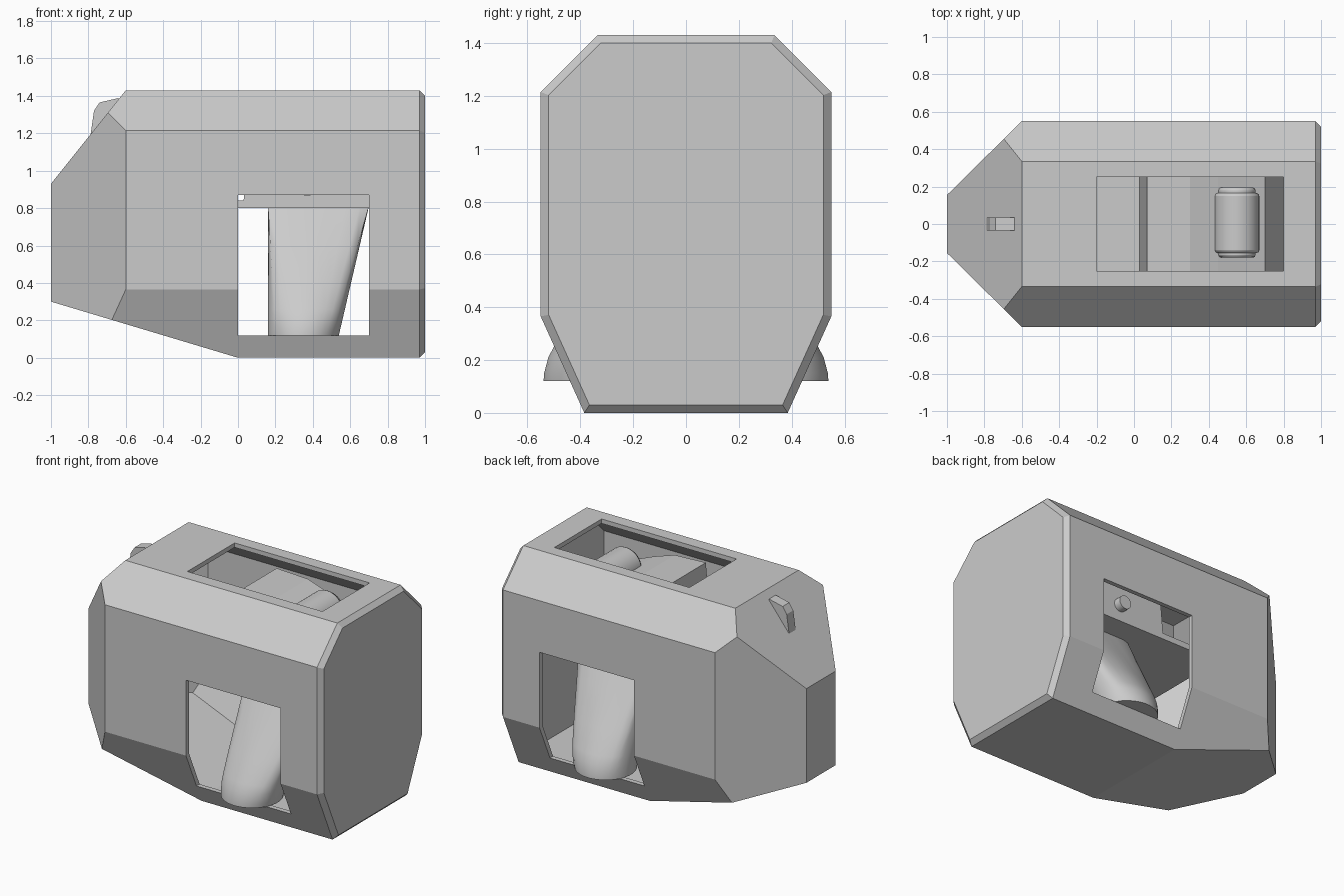
import bpy, bmesh, math
from mathutils import Vector

cube = bpy.data.objects.get("Cube")
if cube:
    bpy.data.objects.remove(cube, do_unlink=True)

grey = bpy.data.materials.new("hull grey")
grey.use_nodes = True
GREY = (0.6, 0.6, 0.6, 1)
grey.diffuse_color = GREY
grey.node_tree.nodes["Principled BSDF"].inputs["Base Color"].default_value = GREY


def finish(name, bm):
    bmesh.ops.recalc_face_normals(bm, faces=bm.faces[:])
    mesh = bpy.data.meshes.new(name)
    bm.to_mesh(mesh)
    bm.free()
    mesh.materials.append(grey)
    ob = bpy.data.objects.new(name, mesh)
    bpy.context.collection.objects.link(ob)
    return ob


def box(name, lo, hi):
    bm = bmesh.new()
    bmesh.ops.create_cube(bm, size=1)
    for v in bm.verts:
        v.co = [lo[i] if v.co[i] < 0 else hi[i] for i in range(3)]
    return finish(name, bm)


def extrude_profile(name, points, half):
    """Extrude an x-z outline along y, to both sides of the middle."""
    bm = bmesh.new()
    a, b = [[bm.verts.new((x, s * half, z)) for x, z in points] for s in (-1, 1)]
    bm.faces.new(a)
    bm.faces.new(b[::-1])
    for i in range(len(points)):
        j = (i + 1) % len(points)
        bm.faces.new((a[i], b[i], b[j], a[j]))
    return finish(name, bm)


def smooth(ob, angle=35):
    bpy.ops.object.select_all(action="DESELECT")
    ob.select_set(True)
    bpy.context.view_layer.objects.active = ob
    bpy.ops.object.shade_smooth_by_angle(angle=math.radians(angle))


def cut(ob, cutter):
    mod = ob.modifiers.new("cut", "BOOLEAN")
    mod.operation = "DIFFERENCE"
    mod.solver = "EXACT"
    mod.object = cutter
    bpy.context.view_layer.objects.active = ob
    bpy.ops.object.modifier_apply(modifier=mod.name)
    bpy.data.objects.remove(cutter, do_unlink=True)


# Hull: a block trimmed by planes, wall = inward offset of every plane
def hull_solid(name, wall):
    section = [((0, 0, -1), (0, 0, 0)), ((0, 0, 1), (0, 0, 1.43))]
    nose = [((-1.25, 0, 1), (-0.6, 0, 1.43)), ((-0.3, 0, -1), (0, 0, 0)),
            ((-1, 0, 0), (-1, 0, 0)), ((1, 0, 0), (1, 0, 0))]
    for s in (-1, 1):
        section += [((0, s, 0), (0, s * 0.55, 0)),
                    ((0, s, 1), (0, s * 0.55, 1.215)),
                    ((0, s * 0.365, -0.165), (0, s * 0.55, 0.365))]
        nose.append(((-0.395, s * 0.4, 0), (-0.6, s * 0.55, 0)))
    planes = section + nose
    if wall == 0:
        # chamfer around the flat rear end
        for n, p in section:
            n = Vector(n).normalized()
            planes.append((n + Vector((1, 0, 0)), (0.97, p[1], p[2])))
    bm = bmesh.new()
    bmesh.ops.create_cube(bm, size=4)
    for n, p in planes:
        n = Vector(n).normalized()
        geom = bm.verts[:] + bm.edges[:] + bm.faces[:]
        bmesh.ops.bisect_plane(bm, geom=geom, plane_co=Vector(p) - n * wall,
                               plane_no=n, clear_outer=True, dist=1e-5)
        rim = [e for e in bm.edges if e.is_boundary]
        if rim:
            bmesh.ops.contextual_create(bm, geom=rim)
    return finish(name, bm)


hull = hull_solid("hull", 0)
cut(hull, hull_solid("hull_inside", 0.03))
cut(hull, box("side_windows", (0, -1, 0.12), (0.7, 1, 0.87)))
cut(hull, box("roof_hatch", (-0.2, -0.25, 1.2), (0.8, 0.25, 1.6)))

# Inner deck with the housing standing on it, below the hatch
extrude_profile("inner_housing", [(-0.4, 0.8), (0.7, 0.8), (0.86, 0.86), (0.7, 1.15),
                                  (0.45, 1.25), (0.3, 1.3), (0.07, 1.31),
                                  (0.03, 0.84), (-0.4, 0.84)], 0.31)


# Ducts: round mouth below, blending to a square top and curving inwards
def duct(name, side):
    bm = bmesh.new()
    count = 32
    # height and how far the ring has moved inwards, 0 to 1
    levels = [(0.12, 0), (0.15, 0.005), (0.21, 0.045), (0.26, 0.11),
              (0.4, 0.33), (0.6, 0.66), (0.81, 1)]
    rings = []
    for z, inward in levels:
        rise = (z - 0.12) / 0.69
        ring = []
        for i in range(count):
            a = 2 * math.pi * (i + 0.5) / count
            c, s = math.cos(a), math.sin(a)
            k = max(abs(c), abs(s))
            x = (0.35 + 0.19 * c) * (1 - rise) + (0.43 + 0.27 * c / k) * rise
            y = (0.35 + 0.19 * s) * (1 - inward) + (0.07 + 0.07 * s / k) * inward
            ring.append(bm.verts.new((x, side * y, z)))
        rings.append(ring)
    for low, high in zip(rings, rings[1:]):
        for i in range(count):
            j = (i + 1) % count
            bm.faces.new((low[i], low[j], high[j], high[i]))
    bm.faces.new(rings[0])
    bm.faces.new(rings[-1])
    smooth(finish(name, bm), 50)


duct("left_duct", 1)
duct("right_duct", -1)


def cylinder(name, radius, x, z, y0, y1, bevel=0.0):
    bpy.ops.mesh.primitive_cylinder_add(vertices=32, radius=radius, depth=y1 - y0,
                                        location=(x, (y0 + y1) / 2, z),
                                        rotation=(math.pi / 2, 0, 0))
    ob = bpy.context.object
    ob.name = name
    ob.data.materials.append(grey)
    if bevel:
        mod = ob.modifiers.new("rounded rim", "BEVEL")
        mod.width = bevel
        mod.segments = 2
    smooth(ob)


# Drum under the hatch with its end caps, and wall stubs
cylinder("drum", 0.12, 0.55, 1.23, -0.155, 0.165, 0.015)
cylinder("drum_caps", 0.1, 0.55, 1.23, -0.18, 0.195, 0.015)
cylinder("wall_stubs", 0.045, 0.37, 0.91, -0.36, 0.36)

# Fin on the nose
extrude_profile("nose_fin", [(-0.76, 1.2), (-0.79, 1.18), (-0.77, 1.32),
                             (-0.74, 1.365), (-0.64, 1.388), (-0.64, 1.35)], 0.035)
